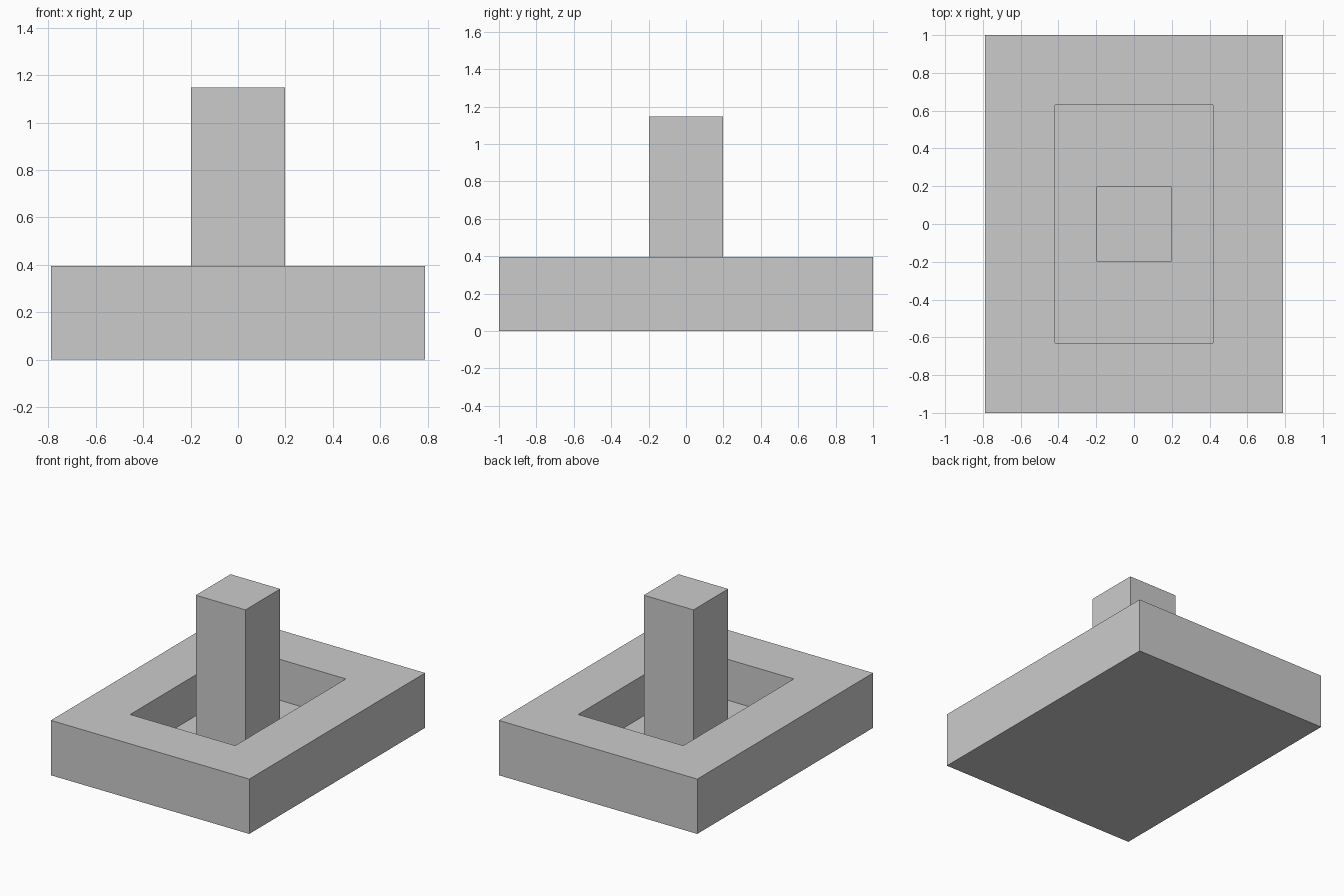
import bpy
import bmesh
from mathutils import Matrix, Vector

if "Cube" in bpy.data.objects:
    bpy.data.objects.remove(bpy.data.objects["Cube"])

BASE_TOP = 0.395
FLOOR = 0.10


def make_box(name, size, z0, z1):
    """Centred box between two heights; returns object and its bmesh."""
    bm = bmesh.new()
    bmesh.ops.create_cube(
        bm, size=1.0,
        matrix=Matrix.Translation((0, 0, (z0 + z1) / 2))
        @ Matrix.Diagonal((size[0], size[1], z1 - z0, 1)))
    obj = bpy.data.objects.new(name, bpy.data.meshes.new(name))
    bpy.context.collection.objects.link(obj)
    return obj, bm


def finish(obj, bm):
    bmesh.ops.recalc_face_normals(bm, faces=bm.faces)
    bm.to_mesh(obj.data)
    bm.free()


# Base slab with a rectangular pocket sunk into its top
base, bm = make_box("base", (1.58, 2.0), 0, BASE_TOP)
bm.normal_update()
top = max(bm.faces, key=lambda f: f.calc_center_median().z)
bmesh.ops.inset_individual(bm, faces=[top], thickness=0.525)
result = bmesh.ops.extrude_discrete_faces(bm, faces=[top])
bmesh.ops.translate(bm, verts=result["faces"][0].verts,
                    vec=Vector((0, 0, FLOOR - BASE_TOP)))
finish(base, bm)

# Square post standing on the pocket floor
finish(*make_box("post", (0.395, 0.395), FLOOR, 1.148))
